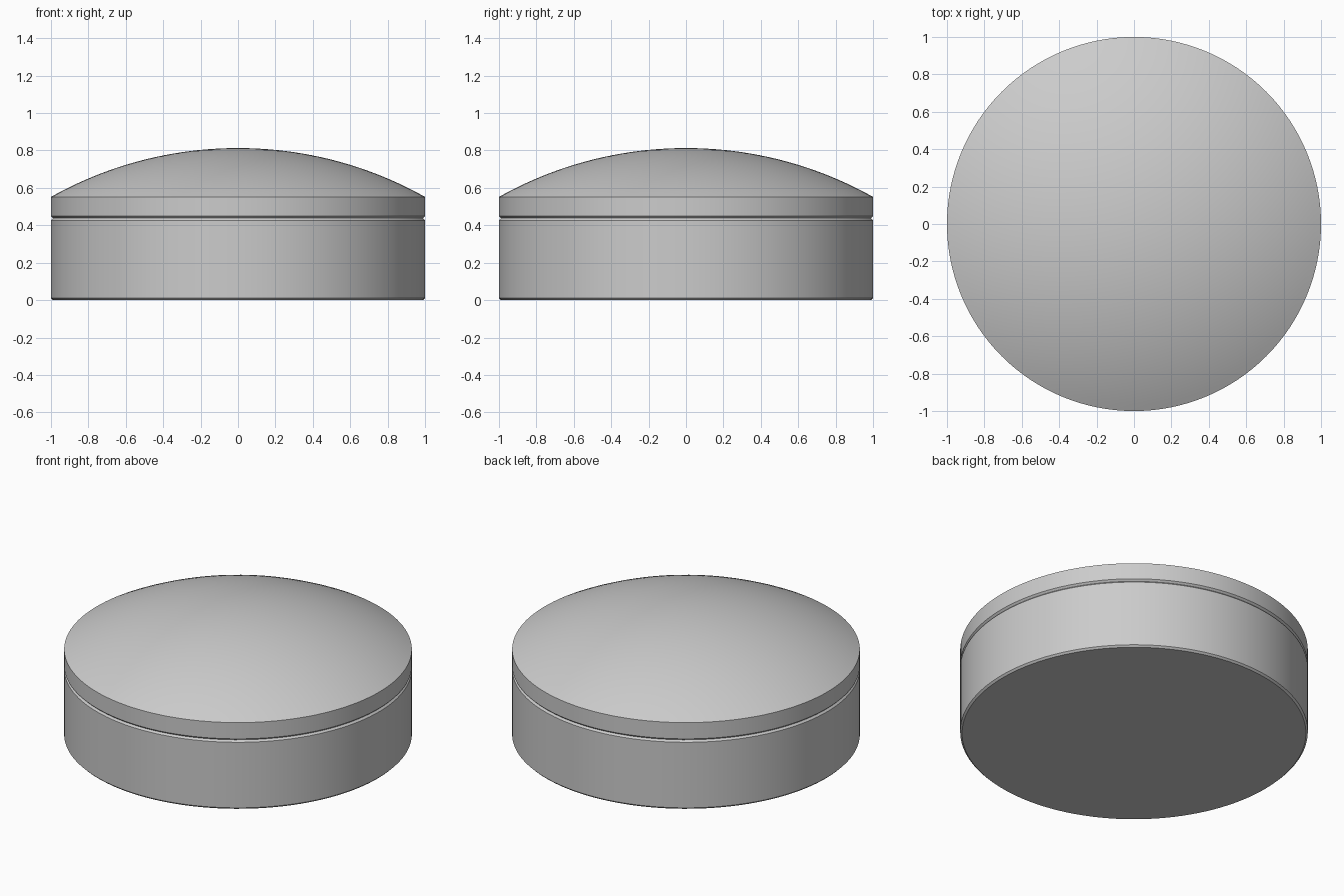
import bpy
import math

old = bpy.data.objects.get("Cube")
if old:
    bpy.data.objects.remove(old, do_unlink=True)

grey = bpy.data.materials.new("plain_grey")
grey.use_nodes = True
colour = (0.6, 0.6, 0.6, 1)
grey.diffuse_color = colour
grey.node_tree.nodes["Principled BSDF"].inputs["Base Color"].default_value = colour

SIDES = 128


def lathe(name, profile):
    """Spin a radius/height profile, listed from bottom to top."""
    verts, faces, rings = [], [], []
    for r, z in profile:
        start = len(verts)
        count = 1 if r == 0 else SIDES
        for i in range(count):
            a = math.tau * i / SIDES
            verts.append((r * math.cos(a), r * math.sin(a), z))
        rings.append([start + i % count for i in range(SIDES)])
    for low, high in zip(rings, rings[1:]):
        for i in range(SIDES):
            j = (i + 1) % SIDES
            loop = [low[i], low[j], high[j], high[i]]
            faces.append(list(dict.fromkeys(loop)))
    mesh = bpy.data.meshes.new(name)
    mesh.from_pydata(verts, [], faces)
    mesh.materials.append(grey)
    obj = bpy.data.objects.new(name, mesh)
    bpy.context.collection.objects.link(obj)
    bpy.ops.object.select_all(action="DESELECT")
    obj.select_set(True)
    bpy.context.view_layer.objects.active = obj
    bpy.ops.object.shade_smooth_by_angle(angle=math.radians(20))


# Drum, chamfered at the foot and at the seam
bevel = 0.011
seam_z = 0.438
lathe("base_drum", [
    (0, 0), (1 - bevel, 0), (1, bevel),
    (1, seam_z - bevel), (1 - bevel, seam_z),
])

# Lid meeting the drum in a V-shaped seam, with a short rim and shallow dome
rim_z, apex_z = 0.552, 0.813
rise = apex_z - rim_z
radius = (1 + rise ** 2) / (2 * rise)
half_angle = math.asin(1 / radius)
steps = 24
dome = []
for k in range(steps):
    a = half_angle * (1 - k / steps)
    dome.append((radius * math.sin(a), apex_z - radius * (1 - math.cos(a))))
dome.append((0, apex_z))
lathe("domed_lid", [(1 - bevel, seam_z), (1, seam_z + bevel)] + dome)
